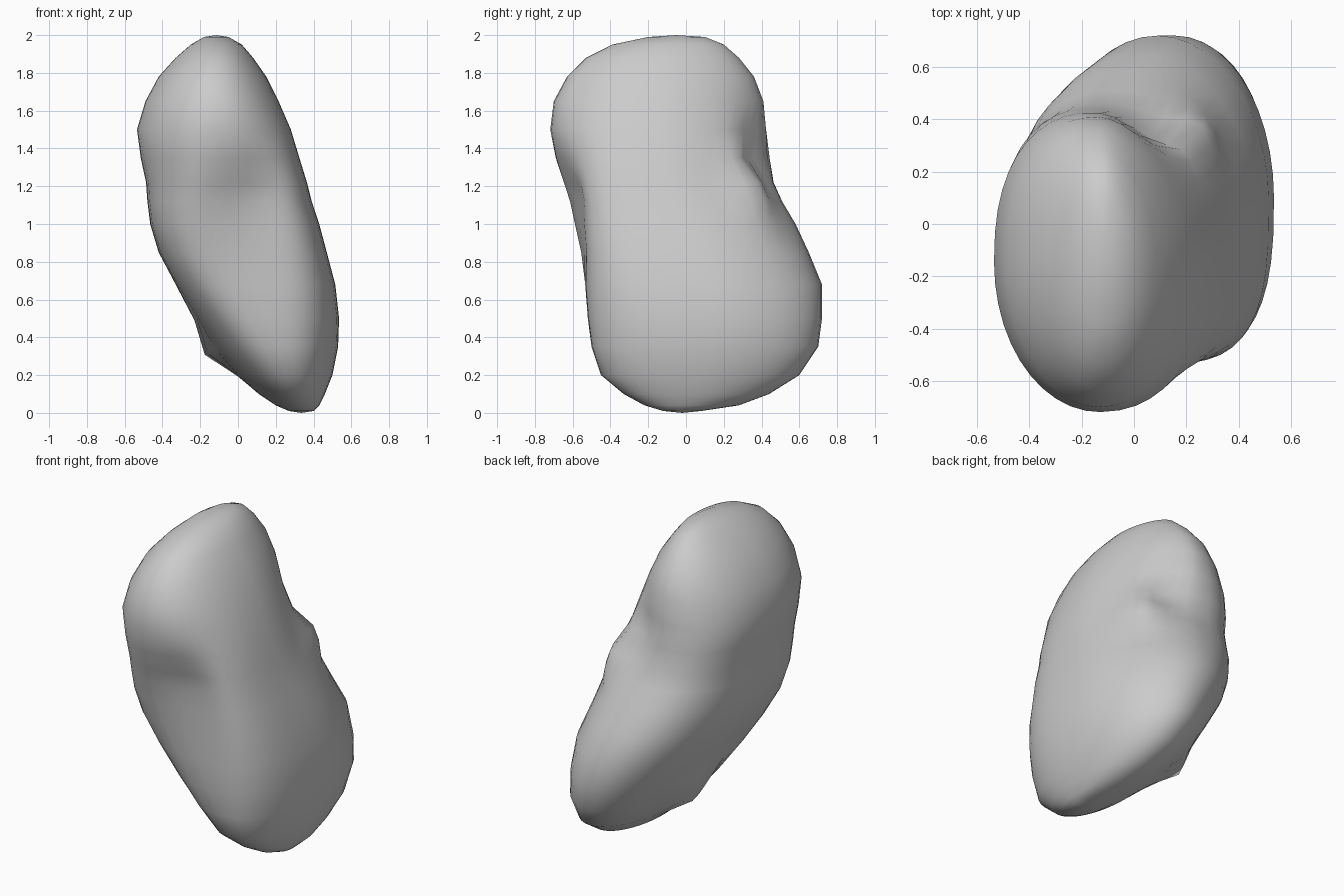
import bpy, bmesh, math
from mathutils import Vector

cube = bpy.data.objects.get("Cube")
if cube:
    bpy.data.objects.remove(cube, do_unlink=True)

SEGMENTS = 44

# Horizontal sections of the leaning stone: height, x range, y range
SECTIONS = [
    (0.01, 0.27, 0.40, -0.12, 0.08),
    (0.04, 0.20, 0.43, -0.22, 0.28),
    (0.1, 0.11, 0.46, -0.33, 0.44),
    (0.2, 0.0, 0.50, -0.45, 0.60),
    (0.35, -0.12, 0.53, -0.50, 0.70),
    (0.5, -0.22, 0.535, -0.52, 0.72),
    (0.68, -0.33, 0.515, -0.54, 0.72),
    (0.85, -0.42, 0.47, -0.565, 0.65),
    (1.0, -0.465, 0.43, -0.60, 0.58),
    (1.12, -0.48, 0.39, -0.63, 0.51),
    (1.22, -0.487, 0.365, -0.665, 0.47),
    (1.35, -0.515, 0.325, -0.70, 0.45),
    (1.5, -0.535, 0.28, -0.72, 0.43),
    (1.65, -0.49, 0.215, -0.70, 0.41),
    (1.78, -0.42, 0.15, -0.63, 0.36),
    (1.88, -0.33, 0.08, -0.53, 0.28),
    (1.95, -0.25, 0.02, -0.39, 0.2),
    (1.99, -0.18, -0.05, -0.2, 0.1),
]

# Weathered dents and bumps: centre, push direction, radius
FEATURES = [
    ((0.08, -0.6, 1.22), (0, 0.08, 0), 0.18),
    ((0.12, -0.55, 0.95), (0, 0.04, 0), 0.2),
    ((0.08, 0.42, 1.38), (0, -0.08, 0), 0.15),
    ((0.28, 0.38, 1.22), (0.08, 0.1, 0), 0.14),
    ((-0.17, 0.18, 0.33), (-0.07, 0, -0.05), 0.14),
]


def weather(point):
    moved = point.copy()
    for centre, push, radius in FEATURES:
        distance = (point - Vector(centre)).length / radius
        moved += Vector(push) * math.exp(-distance * distance)
    return moved


def bell(z, centre, width):
    return math.exp(-((z - centre) / width) ** 2)


def squareness(z, right, back):
    # The front corners are full at mid height, the neck is blunt at back left
    if back:
        head = min(max((z - 0.5) / 0.9, 0), 1)
        return 2 - 0.2 * head if right else 2 + 0.2 * head + 0.5 * bell(z, 1.25, 0.25)
    if right:
        return 2.1 + 1.1 * bell(z, 0.85, 0.48)
    return 1.9 + 1.8 * bell(z, 0.8, 0.42)


def curve_power(value, exponent):
    return math.copysign(abs(value) ** (2 / exponent), value)


def ring_points(z, x0, x1, y0, y1):
    points = []
    for i in range(SEGMENTS):
        angle = math.tau * i / SEGMENTS
        c, s = math.cos(angle), math.sin(angle)
        exponent = squareness(z, c > 0, s > 0)
        x = (x0 + x1) / 2 + (x1 - x0) / 2 * curve_power(c, exponent)
        y = (y0 + y1) / 2 + (y1 - y0) / 2 * curve_power(s, exponent)
        points.append(weather(Vector((x, y, z))))
    return points


def centre_of(section, z):
    _, x0, x1, y0, y1 = section
    return Vector(((x0 + x1) / 2, (y0 + y1) / 2, z))


# Loft the sections and close both ends with a fan
bm = bmesh.new()
rings = [[bm.verts.new(p) for p in ring_points(*s)] for s in SECTIONS]
for low, high in zip(rings, rings[1:]):
    for i in range(SEGMENTS):
        j = (i + 1) % SEGMENTS
        bm.faces.new((low[i], low[j], high[j], high[i]))
for ring, section, z in ((rings[0], SECTIONS[0], 0), (rings[-1], SECTIONS[-1], 2)):
    pole = bm.verts.new(centre_of(section, z))
    for i in range(SEGMENTS):
        bm.faces.new((ring[i], ring[(i + 1) % SEGMENTS], pole))
bmesh.ops.recalc_face_normals(bm, faces=bm.faces)
for face in bm.faces:
    face.smooth = True

mesh = bpy.data.meshes.new("stone")
bm.to_mesh(mesh)
bm.free()
stone = bpy.data.objects.new("stone", mesh)
bpy.context.collection.objects.link(stone)

# Plain grey stone
grey = bpy.data.materials.new("stone grey")
grey.use_nodes = True
colour = (0.6, 0.6, 0.6, 1)
grey.diffuse_color = colour
grey.node_tree.nodes["Principled BSDF"].inputs["Base Color"].default_value = colour
mesh.materials.append(grey)
